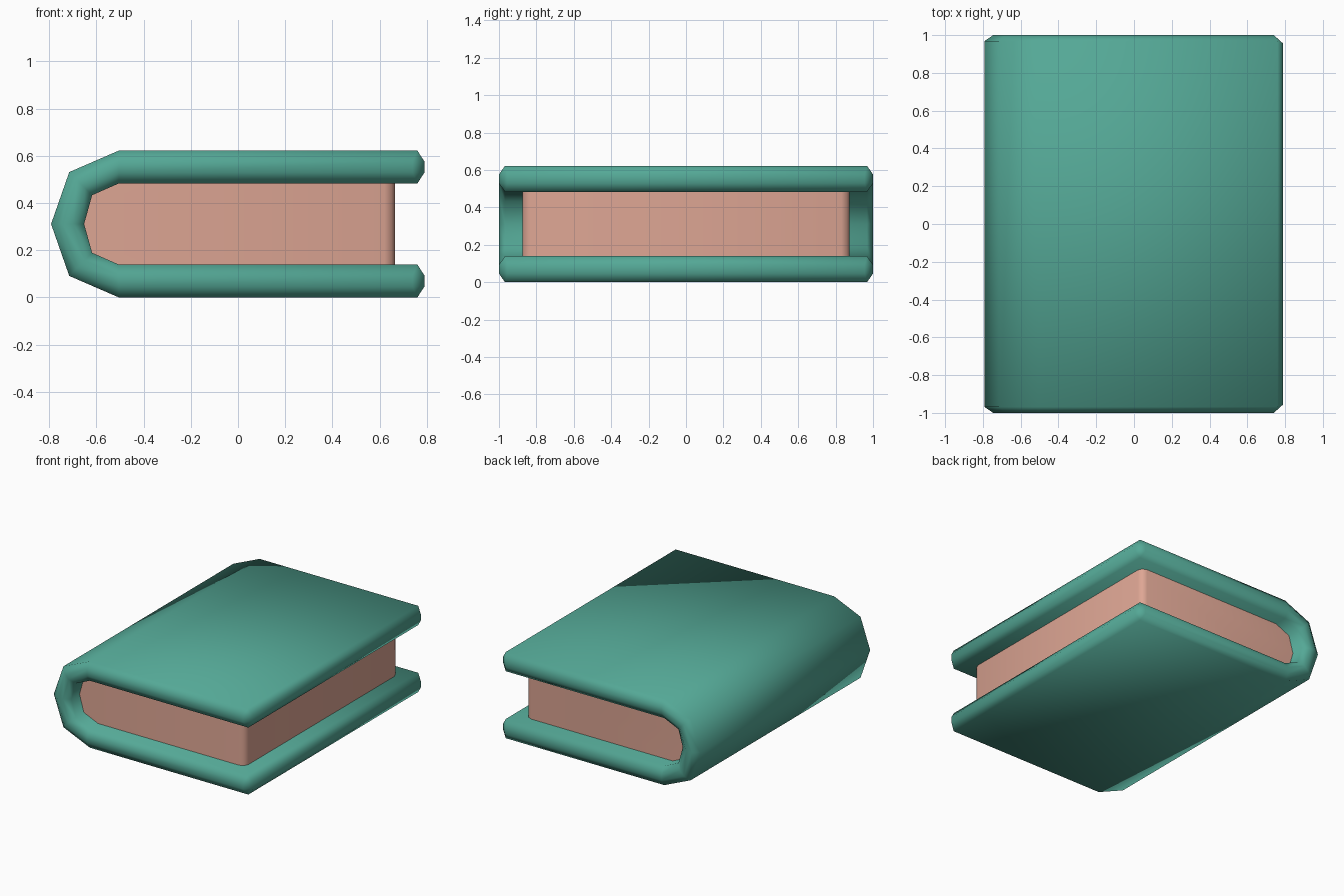
import bpy, bmesh, math

if "Cube" in bpy.data.objects:
    bpy.data.objects.remove(bpy.data.objects["Cube"])


def material(name, rgb):
    m = bpy.data.materials.new(name)
    m.diffuse_color = (*rgb, 1)
    m.use_nodes = True
    m.node_tree.nodes["Principled BSDF"].inputs["Base Color"].default_value = m.diffuse_color
    return m


def make_object(name, bm, mat, angle):
    bmesh.ops.remove_doubles(bm, verts=bm.verts, dist=1e-5)
    bmesh.ops.recalc_face_normals(bm, faces=bm.faces)
    mesh = bpy.data.meshes.new(name)
    bm.to_mesh(mesh)
    bm.free()
    ob = bpy.data.objects.new(name, mesh)
    bpy.context.collection.objects.link(ob)
    mesh.materials.append(mat)
    bpy.ops.object.select_all(action='DESELECT')
    ob.select_set(True)
    bpy.context.view_layer.objects.active = ob
    bpy.ops.object.shade_smooth_by_angle(angle=math.radians(angle))
    return ob


green = material("cover green", (0.089, 0.392, 0.305))
pink = material("page pink", (0.73, 0.381, 0.296))

MID = 0.311  # half the height of the book

# Cover: upper half of the outer and inner outline, (x, height above middle)
outer = [(0.76, 0.311), (-0.505, 0.311), (-0.715, 0.22), (-0.792, 0.0)]
inner = [(0.76, 0.172), (-0.505, 0.172), (-0.618, 0.122), (-0.652, 0.0)]


def mirrored(pts):
    return pts + [(x, -z) for x, z in reversed(pts[:-1])]


def station(o, i, rim_x=None):
    """Bevelled cross-section between an outer and an inner point."""
    def lerp(t):
        x = o[0] + (i[0] - o[0]) * t
        return (x if rim_x is None else rim_x, o[1] + (i[1] - o[1]) * t)
    a, b = lerp(0.33), lerp(0.67)
    half = [(o, 0.968), (a, 1.0), (b, 1.0), (i, 0.968)]
    ring = [(p, -y) for p, y in half] + [(p, y) for p, y in reversed(half)]
    return [(p[0], y, p[1] + MID) for p, y in ring]


def end_station(sign):
    """Collapsed cross-section closing the open edge of a board."""
    a, b = 0.265 * sign + MID, 0.218 * sign + MID
    return [(0.79, y, z) for y, zs in ((-0.955, (a, a, b, b)), (0.955, (b, b, a, a)))
            for z in zs]


pairs = list(zip(mirrored(outer), mirrored(inner)))
rings = [station(o, i, 0.74 if k in (0, len(pairs) - 1) else None)
         for k, (o, i) in enumerate(pairs)]
rings = [end_station(1)] + rings + [end_station(-1)]

bm = bmesh.new()
vs = [[bm.verts.new(c) for c in r] for r in rings]
for r0, r1 in zip(vs, vs[1:]):
    for k in range(8):
        n = (k + 1) % 8
        bm.faces.new((r0[k], r0[n], r1[n], r1[k]))
for r in (vs[0], vs[-1]):
    bm.faces.new((r[0], r[2], r[4], r[6]))
make_object("cover", bm, green, 180)

# Pages: the inner outline, sunk slightly into the cover
bm = bmesh.new()
W, END, R = 0.875, 0.665, 0.045


def corner(s):
    return [(END - R + R * math.sin(a), s * (W - R + R * math.cos(a)))
            for a in (0, math.pi / 4, math.pi / 2)]


back_pts = mirrored(inner[1:])
spine = [(x - (0.004 if x < -0.55 else 0), z * 1.01) for x, z in back_pts]
columns = [(spine, s * W) for s in (-1, 1)]
sides = []
for s in (-1, 1):
    # side wall facing front or back, ending in the rounded corner
    back = [bm.verts.new((x, s * W, z + MID)) for x, z in spine]
    front = [[bm.verts.new((x, y, MID + h * 0.174)) for h in (1, -1)]
             for x, y in corner(s)]
    bm.faces.new(back + [front[0][1], front[0][0]])
    for c0, c1 in zip(front, front[1:]):
        bm.faces.new((c0[0], c0[1], c1[1], c1[0]))
    sides.append((back, front))
(b0, f0), (b1, f1) = sides
bm.faces.new((f0[-1][0], f0[-1][1], f1[-1][1], f1[-1][0]))  # fore edge
for k in range(len(b0) - 1):                                # spine side
    bm.faces.new((b0[k], b0[k + 1], b1[k + 1], b1[k]))
for h, e in ((0, 0), (1, -1)):                              # top and bottom
    bm.faces.new([b0[e]] + [c[h] for c in f0]
                 + [c[h] for c in reversed(f1)] + [b1[e]])
make_object("pages", bm, pink, 50)
